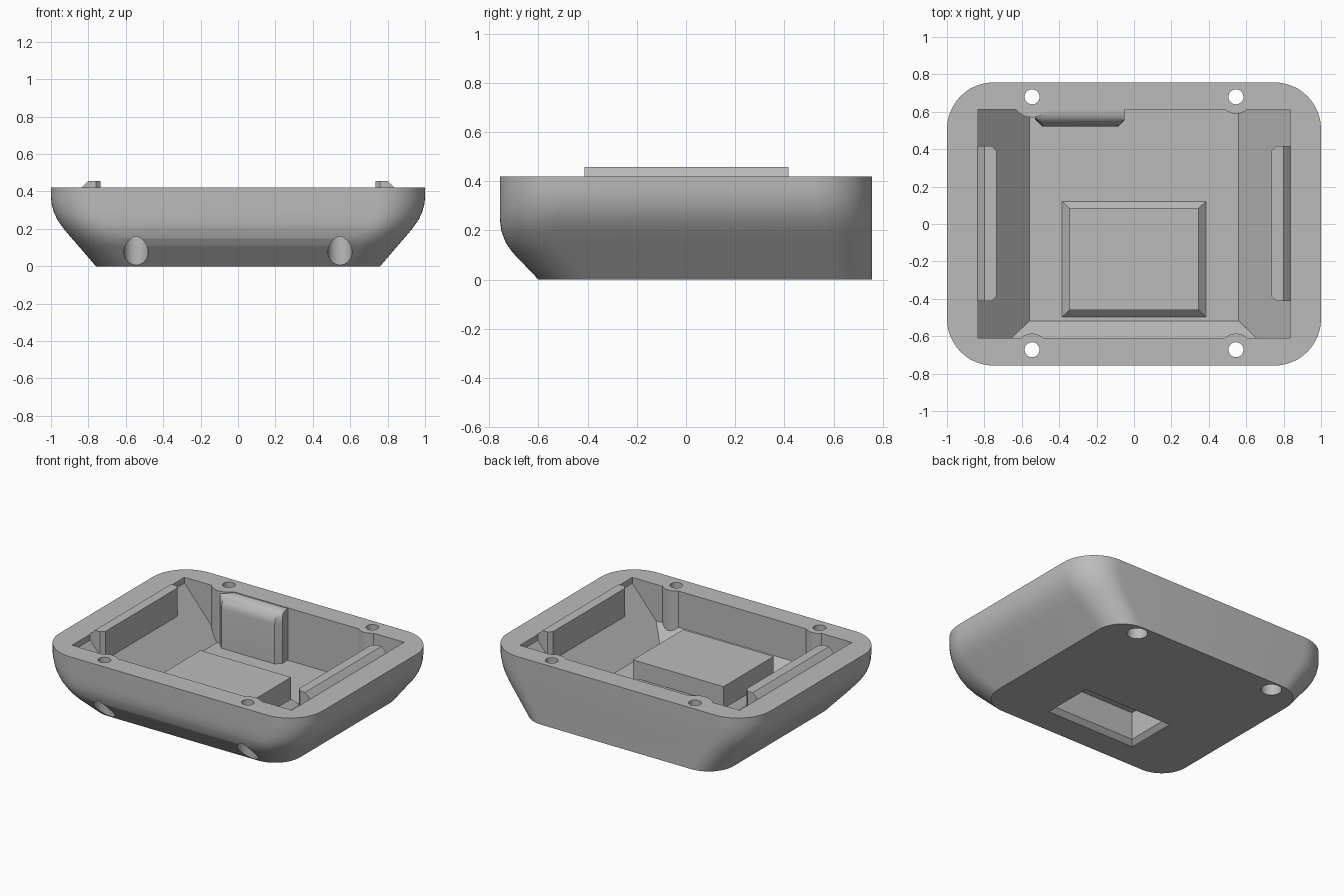
import bpy, bmesh
from math import sin, cos, pi

cube = bpy.data.objects.get("Cube")
if cube:
    bpy.data.objects.remove(cube, do_unlink=True)

grey = bpy.data.materials.new("plain_grey")
grey.use_nodes = True
grey.diffuse_color = (0.5, 0.5, 0.5, 1)
grey.node_tree.nodes["Principled BSDF"].inputs["Base Color"].default_value = (0.5, 0.5, 0.5, 1)


def loft(name, rings):
    """Skin a stack of equal-length closed rings and cap both ends."""
    bm = bmesh.new()
    loops = [[bm.verts.new(p) for p in ring] for ring in rings]
    n = len(loops[0])
    for a, b in zip(loops, loops[1:]):
        for i in range(n):
            j = (i + 1) % n
            bm.faces.new((a[i], a[j], b[j], b[i]))
    bm.faces.new(loops[0][::-1])
    bm.faces.new(loops[-1])
    bmesh.ops.recalc_face_normals(bm, faces=bm.faces[:])
    mesh = bpy.data.meshes.new(name)
    bm.to_mesh(mesh)
    bm.free()
    mesh.materials.append(grey)
    ob = bpy.data.objects.new(name, mesh)
    bpy.context.collection.objects.link(ob)
    return ob


def rect(hx, y0, y1, z):
    return [(-hx, y0, z), (hx, y0, z), (hx, y1, z), (-hx, y1, z)]


def round_rect(hx, y0, y1, z, r, steps=12):
    corners = [(hx - r, y1 - r), (r - hx, y1 - r), (r - hx, y0 + r), (hx - r, y0 + r)]
    return [(cx + r * cos((k + i / steps) * pi / 2), cy + r * sin((k + i / steps) * pi / 2), z)
            for k, (cx, cy) in enumerate(corners) for i in range(steps + 1)]


def cylinder(name, x, y, r, z0, z1, n=40):
    ring = [(x + r * cos(2 * pi * i / n), y + r * sin(2 * pi * i / n)) for i in range(n)]
    return loft(name, [[(px, py, z) for px, py in ring] for z in (z0, z1)])


def combine(target, tool, operation):
    """Apply a boolean and discard the tool."""
    mod = target.modifiers.new("cut", "BOOLEAN")
    mod.operation = operation
    mod.solver = "EXACT"
    mod.object = tool
    bpy.context.view_layer.objects.active = target
    bpy.ops.object.modifier_apply(modifier=mod.name)
    bpy.data.objects.remove(tool, do_unlink=True)


# Outer tray: sloping sides and front, upright back, rounded corners
profile = [(0, 0.76, 0.6), (0.11, 0.854, 0.705), (0.15, 0.889, 0.733), (0.195, 0.927, 0.75),
           (0.22, 0.946, 0.754), (0.25, 0.966, 0.757), (0.29, 0.985, 0.757),
           (0.335, 0.997, 0.757), (0.37, 1, 0.757), (0.42, 1, 0.757)]
tray = loft("tray_shell", [round_rect(hx, -yf, 0.757, z, 0.25 - 0.25 * (1 - hx))
                           for z, hx, yf in profile])

# Cavity: sloped sides crossed with a sloped front
side_cut = [(0.56, 0.06), (0.835, 0.38), (0.835, 0.5)]
side_cut += [(-x, z) for x, z in side_cut[::-1]]
cavity = loft("cavity", [[(x, y, z) for x, z in side_cut] for y in (-0.7, 0.7)])
front_cut = [(-0.5, 0.06), (-0.61, 0.17), (-0.61, 0.48), (0.612, 0.48), (0.612, 0.06)]
front_cut = [(y, z) if z > 0.06 else (y + (0.01 if y < 0 else 0) * -1, 0.05) for y, z in front_cut]
combine(cavity, loft("front", [[(x, y, z) for y, z in front_cut] for x in (-0.9, 0.9)]), "INTERSECT")

# Screw bosses and the raised floor box stay solid inside the cavity
screws = [(-0.545, 0.68, 0.11), (0.545, 0.68, 0.09), (-0.545, -0.672, 0.086), (0.545, -0.672, 0.086)]
for x, y, r in screws:
    combine(cavity, cylinder("boss", x, y, r, -0.1, 0.6), "DIFFERENCE")
combine(cavity, loft("floor_box", [rect(0.395, -0.508, 0.13, 0.05), rect(0.345, -0.46, 0.085, 0.1),
                                   rect(0.345, -0.46, 0.085, 0.25)]), "DIFFERENCE")
combine(tray, cavity, "DIFFERENCE")

# Screw holes with wide counterbores from below
for x, y, r in screws:
    combine(tray, cylinder("hole", x, y, 0.04, -0.1, 0.6), "DIFFERENCE")
    combine(tray, cylinder("counterbore", x, y, 0.065, -0.1, 0.25), "DIFFERENCE")

# Underside pocket with a chamfered mouth
combine(tray, loft("pocket", [rect(0.35, -0.43, -0.05, -0.01), rect(0.31, -0.39, -0.09, 0.03),
                              rect(0.31, -0.39, -0.09, 0.22)]), "DIFFERENCE")

# Locating ribs along both sides, rising above the rim
rib = [(0.735, 0.457), (0.8, 0.457), (0.837, 0.42), (0.85, 0.4), (0.85, 0.38), (0.735, 0.24)]
parts = [tray]
for name, s in (("left_rib", 1), ("right_rib", -1)):
    ends = [(-0.412, 0.025), (-0.387, 0), (0.392, 0), (0.417, 0.025)]
    parts.append(loft(name, [[(s * (max(x, 0.735 + inset)), y, z) for x, z in rib]
                             for y, inset in ends]))

# Rounded rest on the back wall with chamfered ends
sections = [(-0.53, 0.56), (-0.49, 0.52), (-0.085, 0.52), (-0.05, 0.555)]
arc = [(0.605 - 0.085 * cos(i * pi / 16), 0.33 + 0.085 * sin(i * pi / 16)) for i in range(9)]
parts.append(loft("back_rest", [
    [(x, 0.613, 0.05), (x, yf, 0.05)]
    + [(x, max(y, yf + i * 0.0005), z) for i, (y, z) in enumerate(arc)] + [(x, 0.613, 0.415)]
    for x, yf in sections]))

# Smooth the curved surfaces, keep edges crisp
bpy.ops.object.select_all(action="DESELECT")
for ob in parts:
    ob.select_set(True)
bpy.context.view_layer.objects.active = tray
bpy.ops.object.shade_smooth_by_angle(angle=0.5)
